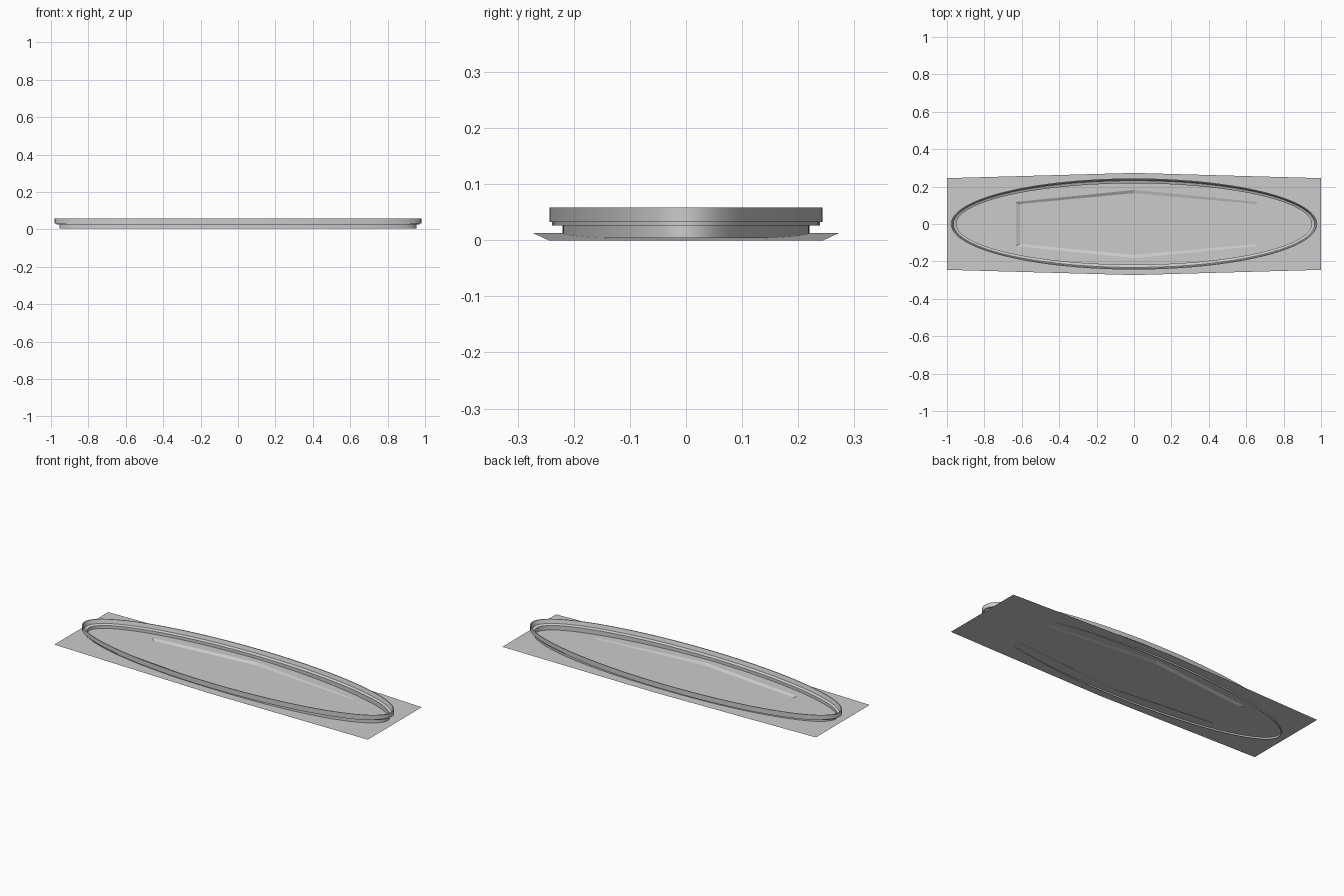
import bpy, bmesh, math

if "Cube" in bpy.data.objects:
    bpy.data.objects.remove(bpy.data.objects["Cube"])


def make(name, verts, faces, smooth=False):
    me = bpy.data.meshes.new(name)
    me.from_pydata(verts, [], faces)
    bm = bmesh.new()
    bm.from_mesh(me)
    bmesh.ops.recalc_face_normals(bm, faces=bm.faces)
    bm.to_mesh(me)
    bm.free()
    ob = bpy.data.objects.new(name, me)
    bpy.context.collection.objects.link(ob)
    if smooth:
        bpy.context.view_layer.objects.active = ob
        ob.select_set(True)
        bpy.ops.object.shade_smooth_by_angle(angle=math.radians(30))
        ob.select_set(False)
    return ob


# Base sheet: thin panel, level on the left half and falling to the ground on the right
def six(xl, xr, y_end, y_mid, z):
    pts = [(xl, -y_end), (0, -y_mid), (xr, -y_end), (xr, y_end), (0, y_mid), (xl, y_end)]
    return [(x, y, z(x)) for x, y in pts]


top = lambda x: 0.013 * (1 - max(x, 0))
floor = lambda x: 0.0045
verts = six(-1, 1, .245, .273, top) + six(-.63, .66, .118, .182, top) + six(-.61, .655, .107, .165, floor)
faces = [(r + i, r + (i + 1) % 6, r + 6 + (i + 1) % 6, r + 6 + i) for r in (0, 6) for i in range(6)]
faces += [(12, 13, 16, 17), (13, 14, 15, 16)]
make("base_sheet", verts, faces)

# Oval rim: stepped section (x radius, y radius, z) swept round an ellipse
section = [(.955, .220, .004), (.955, .220, .026), (.970, .239, .026), (.970, .239, .033),
           (.980, .2437, .033), (.980, .2437, .058), (.974, .239, .058), (.966, .232, .036),
           (.950, .217, .030), (.950, .217, .004)]
N, P = 96, len(section)
verts = [(a * math.cos(2 * math.pi * i / N), b * math.sin(2 * math.pi * i / N), z)
         for i in range(N) for a, b, z in section]
faces = [(i * P + j, ((i + 1) % N) * P + j, ((i + 1) % N) * P + (j + 1) % P, i * P + (j + 1) % P)
         for i in range(N) for j in range(P)]
make("oval_rim", verts, faces, True)
